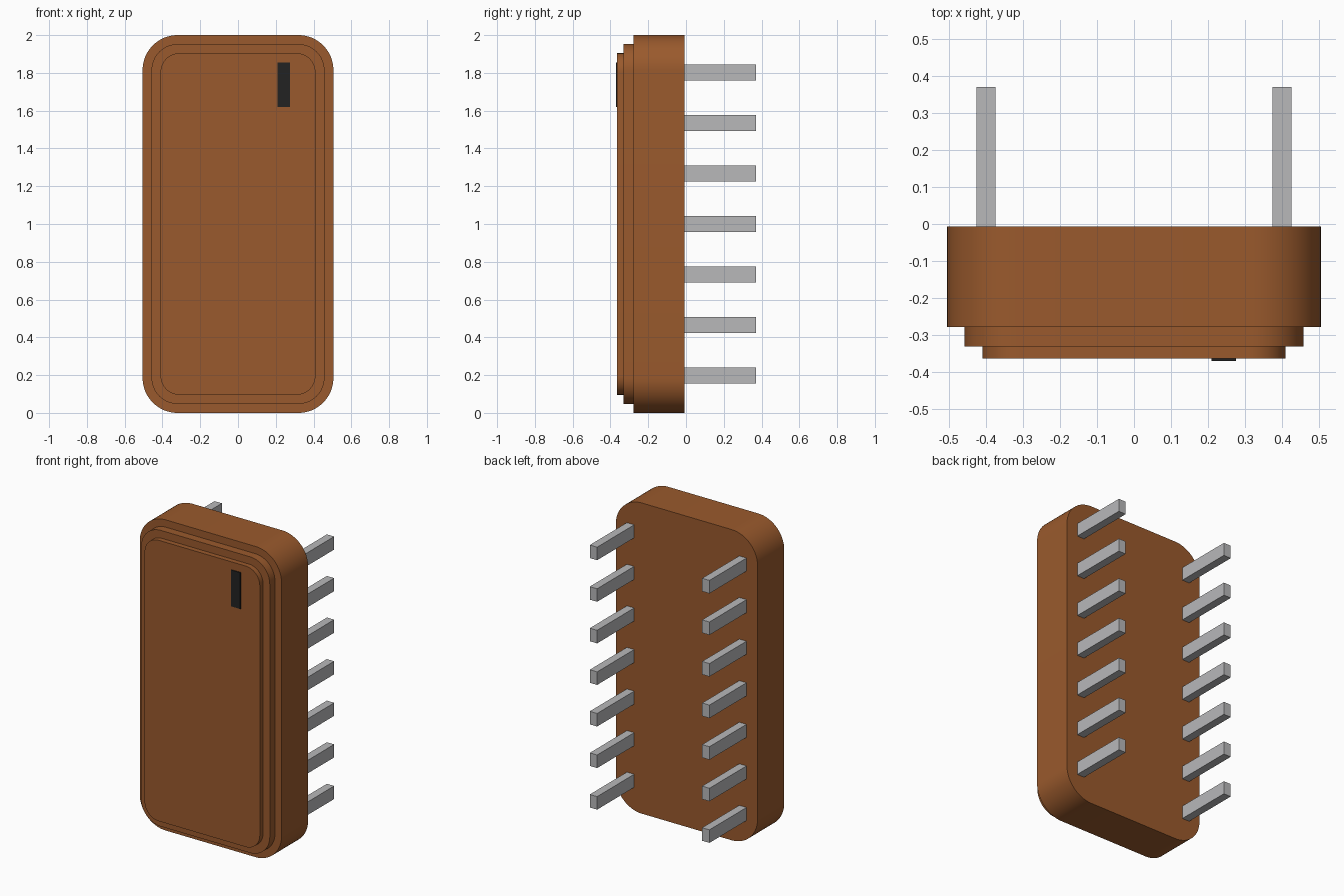
import bpy
import bmesh
from math import pi, sin, cos, radians
from mathutils import Matrix, Vector

cube = bpy.data.objects.get("Cube")
if cube:
    bpy.data.objects.remove(cube, do_unlink=True)


def material(name, rgb):
    mat = bpy.data.materials.new(name)
    mat.use_nodes = True
    mat.diffuse_color = (*rgb, 1)
    mat.node_tree.nodes["Principled BSDF"].inputs["Base Color"].default_value = (*rgb, 1)
    return mat


brown = material("brown casing", (0.323, 0.102, 0.026))
grey = material("pin grey", (0.48, 0.48, 0.49))
black = material("marker black", (0.016, 0.016, 0.016))


def finish(name, bm, mat):
    bmesh.ops.recalc_face_normals(bm, faces=bm.faces)
    mesh = bpy.data.meshes.new(name)
    bm.to_mesh(mesh)
    bm.free()
    mesh.materials.append(mat)
    obj = bpy.data.objects.new(name, mesh)
    bpy.context.collection.objects.link(obj)
    return obj


def box(name, low, high, mat):
    low, high = Vector(low), Vector(high)
    bm = bmesh.new()
    bmesh.ops.create_cube(bm, size=1, matrix=Matrix.Translation((low + high) / 2)
                          @ Matrix.Diagonal((*(high - low), 1)))
    return finish(name, bm, mat)


def rounded_slab(name, half_x, half_z, radius, front, back, mat, steps=16):
    """Rounded rectangle facing the front, extruded in depth."""
    bm = bmesh.new()
    verts = []
    for corner, (sx, sz) in enumerate([(1, 1), (-1, 1), (-1, -1), (1, -1)]):
        for i in range(steps + 1):
            a = (corner + i / steps) * pi / 2
            verts.append(bm.verts.new((sx * (half_x - radius) + radius * cos(a), front,
                                       1 + sz * (half_z - radius) + radius * sin(a))))
    face = bm.faces.new(verts)
    extruded = bmesh.ops.extrude_face_region(bm, geom=[face], use_keep_orig=True)
    moved = [g for g in extruded["geom"] if isinstance(g, bmesh.types.BMVert)]
    bmesh.ops.translate(bm, verts=moved, vec=(0, back - front, 0))
    obj = finish(name, bm, mat)
    obj.data.shade_smooth()
    obj.data.set_sharp_from_angle(angle=radians(30))
    return obj


# Stepped casing
rounded_slab("casing_body", 0.505, 1.0, 0.185, -0.278, -0.007, brown)
rounded_slab("casing_middle_step", 0.458, 0.953, 0.14, -0.331, -0.27, brown)
rounded_slab("casing_front_panel", 0.41, 0.904, 0.1, -0.364, -0.32, brown)

# Marker on the front panel
box("front_marker", (0.21, -0.37, 1.62), (0.275, -0.362, 1.854), black)

# Two columns of pins on the back
for side, sx in (("left", 1), ("right", -1)):
    for i in range(7):
        x, z = sx * 0.4, 1 + (i - 3) * 0.2676
        box(f"{side}_pin_{i + 1}", (x - 0.026, -0.012, z - 0.042),
            (x + 0.026, 0.37, z + 0.042), grey)
